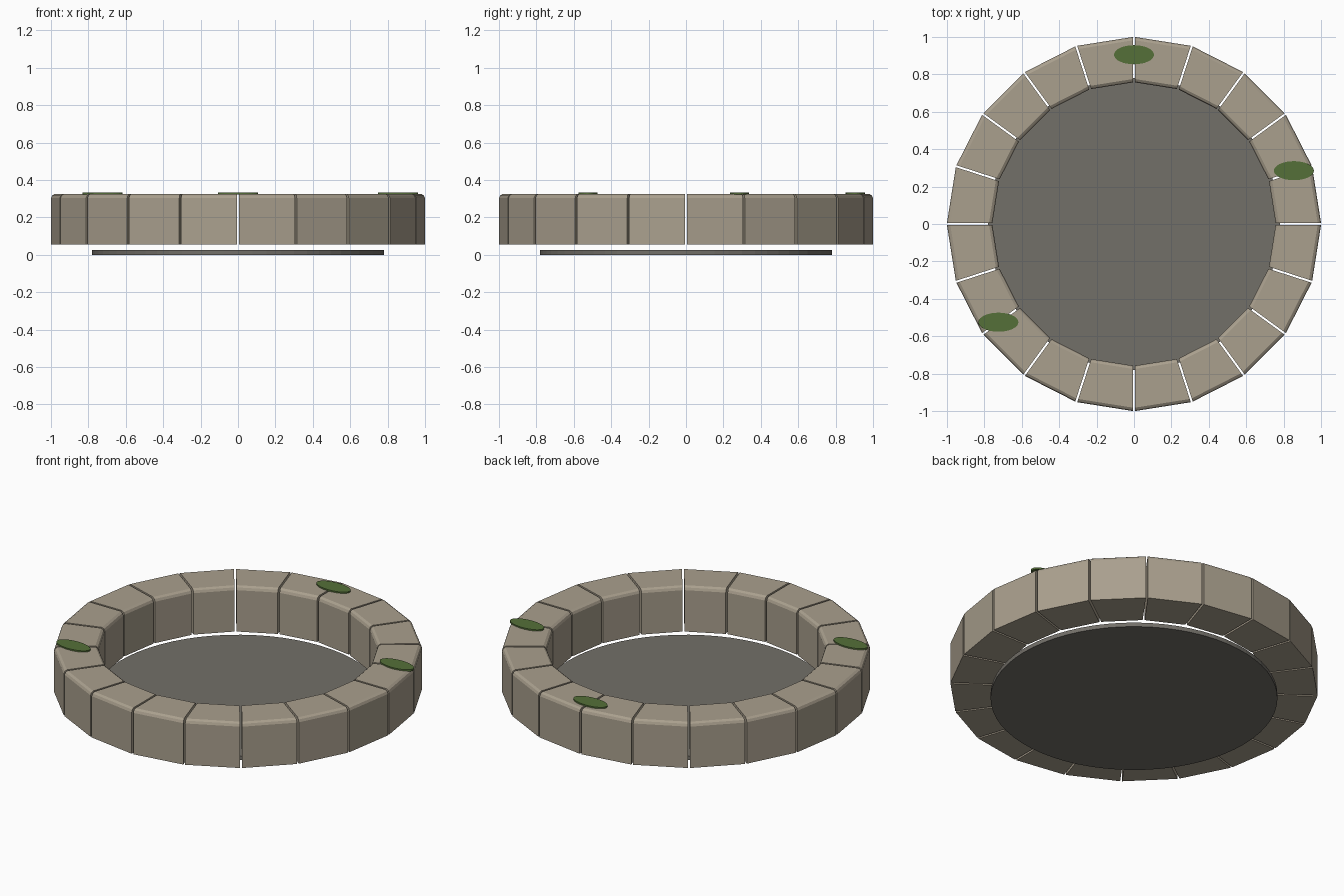
import bpy, bmesh, math
from mathutils import Vector

if "Cube" in bpy.data.objects:
    bpy.data.objects.remove(bpy.data.objects["Cube"])


def material(name, color):
    m = bpy.data.materials.new(name)
    m.diffuse_color = (*color, 1)
    m.use_nodes = True
    m.node_tree.nodes["Principled BSDF"].inputs["Base Color"].default_value = m.diffuse_color
    return m


STONE = material("stone", (0.40, 0.35, 0.27))
BASE = material("base_grey", (0.17, 0.16, 0.14))
MOSS = material("moss_green", (0.09, 0.16, 0.04))


def finish(name, bm, mat):
    bmesh.ops.recalc_face_normals(bm, faces=bm.faces[:])
    mesh = bpy.data.meshes.new(name)
    bm.to_mesh(mesh)
    bm.free()
    mesh.materials.append(mat)
    ob = bpy.data.objects.new(name, mesh)
    bpy.context.collection.objects.link(ob)
    return ob


def disc(name, center, rx, ry, z0, z1, sides, mat):
    bm = bmesh.new()
    bmesh.ops.create_cone(bm, cap_ends=True, segments=sides,
                          radius1=1, radius2=1, depth=1)
    for v in bm.verts:
        v.co = Vector((center[0] + v.co.x * rx, center[1] + v.co.y * ry,
                       z0 + (v.co.z + 0.5) * (z1 - z0)))
    return finish(name, bm, mat)


# Ring of wedge stones: radial cross-section with softened top edges
COUNT, GAP = 20, 0.011
PROFILE = [(0.757, 0.055), (1.0, 0.055), (1.0, 0.303), (0.994, 0.317),
           (0.982, 0.325), (0.775, 0.325), (0.763, 0.317), (0.757, 0.303)]
step = 2 * math.pi / COUNT
for i in range(COUNT):
    bm = bmesh.new()
    loops = []
    for angle, side in ((i * step, 1), ((i + 1) * step, -1)):
        radial = Vector((math.cos(angle), math.sin(angle), 0))
        tangent = Vector((-radial.y, radial.x, 0)) * side * GAP / 2
        loops.append([bm.verts.new(radial * r + tangent + Vector((0, 0, z)))
                      for r, z in PROFILE])
    a, b = loops
    bm.faces.new(a)
    bm.faces.new(b[::-1])
    n = len(PROFILE)
    for k in range(n):
        j = (k + 1) % n
        bm.faces.new((a[k], b[k], b[j], a[j]))
    finish(f"ring_stone_{i + 1:02d}", bm, STONE)

# Thin floor disc under the ring
disc("floor_disc", (0, 0), 0.78, 0.78, 0.0, 0.025, 64, BASE)

# Moss patches lying on the stones
for i, c in enumerate([(0, 0.905), (0.855, 0.285), (-0.725, -0.525)]):
    disc(f"moss_patch_{i + 1}", c, 0.107, 0.051, 0.322, 0.333, 32, MOSS)
